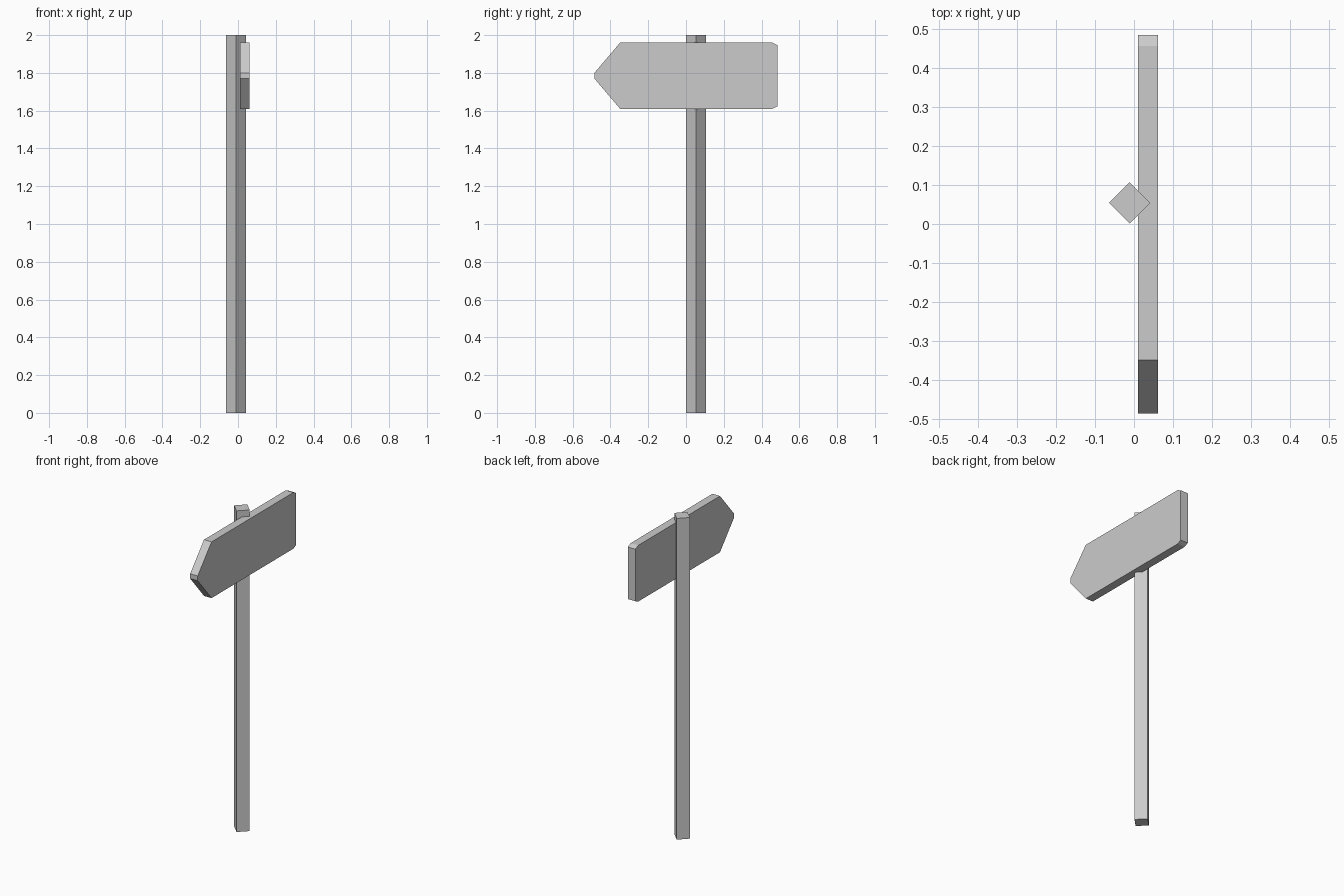
import bpy, bmesh
from mathutils import Vector

if "Cube" in bpy.data.objects:
    bpy.data.objects.remove(bpy.data.objects["Cube"])


def prism(name, profile, direction):
    """Extrude a closed planar profile along a direction."""
    bm = bmesh.new()
    face = bm.faces.new([bm.verts.new(p) for p in profile])
    result = bmesh.ops.extrude_face_region(bm, geom=[face], use_keep_orig=True)
    moved = [g for g in result["geom"] if isinstance(g, bmesh.types.BMVert)]
    bmesh.ops.translate(bm, verts=moved, vec=Vector(direction))
    bmesh.ops.recalc_face_normals(bm, faces=bm.faces)
    mesh = bpy.data.meshes.new(name)
    bm.to_mesh(mesh)
    bm.free()
    obj = bpy.data.objects.new(name, mesh)
    bpy.context.collection.objects.link(obj)
    return obj


# Square post, turned 45 degrees
cx, cy, r = -0.011, 0.054, 0.053
prism("post", [(cx + r, cy, 0), (cx, cy + r, 0), (cx - r, cy, 0), (cx, cy - r, 0)], (0, 0, 2))

# Arrow-shaped board with blunt tip and clipped rear corners
half = [(-0.485, 0.015), (-0.349, 0.175), (0.456, 0.175), (0.484, 0.162)]
mid_z = 1.785
outline = [(y, mid_z + h) for y, h in half] + [(y, mid_z - h) for y, h in reversed(half)]
prism("arrow_board", [(0.01, y, z) for y, z in outline], (0.052, 0, 0))
